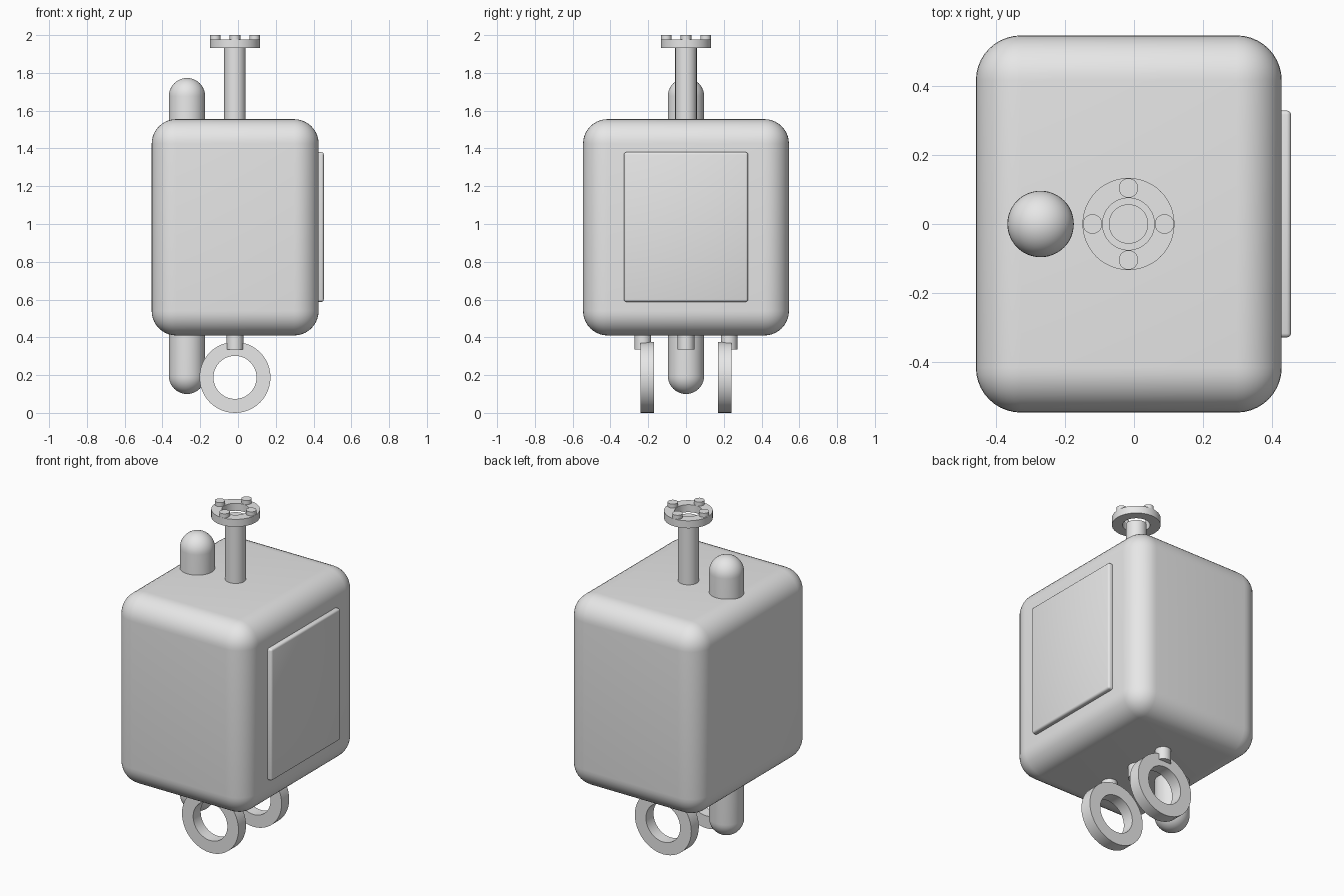
import bpy, bmesh, math
from mathutils import Matrix, Vector

old = bpy.data.objects.get("Cube")
if old:
    bpy.data.objects.remove(old, do_unlink=True)

grey = bpy.data.materials.new("light_grey")
grey.use_nodes = True
colour = (0.8, 0.8, 0.8, 1)
grey.diffuse_color = colour
grey.node_tree.nodes["Principled BSDF"].inputs["Base Color"].default_value = colour

AXIS = -0.016  # x of the post, wheels and stems


def finish(name, bm, location):
    bmesh.ops.remove_doubles(bm, verts=bm.verts, dist=1e-5)
    bmesh.ops.recalc_face_normals(bm, faces=bm.faces)
    mesh = bpy.data.meshes.new(name)
    bm.to_mesh(mesh)
    bm.free()
    mesh.materials.append(grey)
    obj = bpy.data.objects.new(name, mesh)
    bpy.context.collection.objects.link(obj)
    obj.location = location
    bpy.ops.object.select_all(action='DESELECT')
    bpy.context.view_layer.objects.active = obj
    obj.select_set(True)
    bpy.ops.object.shade_smooth_by_angle(angle=math.radians(35))
    return obj


def rounded_box(name, low, high, radius, segments):
    low, high = Vector(low), Vector(high)
    bm = bmesh.new()
    bmesh.ops.create_cube(bm, size=1)
    bmesh.ops.scale(bm, vec=high - low, verts=bm.verts)
    bmesh.ops.bevel(bm, geom=bm.edges[:], offset=radius, segments=segments,
                    profile=0.5, affect='EDGES')
    return finish(name, bm, (low + high) / 2)


def lathe(name, profile, location, closed=False, sideways=False, steps=48):
    """Revolve (radius, height) points about z, or about y when sideways."""
    bm = bmesh.new()
    verts = [bm.verts.new((r, 0, z)) for r, z in profile]
    edges = [bm.edges.new(pair) for pair in zip(verts, verts[1:])]
    if closed:
        edges.append(bm.edges.new((verts[-1], verts[0])))
    bmesh.ops.spin(bm, geom=verts + edges, cent=(0, 0, 0), axis=(0, 0, 1),
                   angle=math.tau, steps=steps)
    if sideways:
        bm.transform(Matrix.Rotation(math.pi / 2, 4, 'X'))
    return finish(name, bm, location)


def rod(name, radius, bottom, top, x, y):
    return lathe(name, [(0, bottom), (radius, bottom), (radius, top), (0, top)], (x, y, 0))


def ring(name, inner, outer, half, location, sideways=False):
    profile = [(inner, -half), (outer, -half), (outer, half), (inner, half)]
    return lathe(name, profile, location, closed=True, sideways=sideways)


# Rounded main housing and side panel
rounded_box("body", (-0.457, -0.545, 0.41), (0.427, 0.545, 1.555), 0.13, 10)
rounded_box("side_panel", (0.38, -0.328, 0.588), (0.454, 0.328, 1.38), 0.012, 3)

# Round-ended tank running through the housing
R, LOW, HIGH = 0.096, 0.1, 1.773
arc = [i * math.pi / 20 for i in range(11)]
capsule = [(R * math.sin(a), LOW + R - R * math.cos(a)) for a in arc]
capsule += [(R * math.cos(a), HIGH - R + R * math.sin(a)) for a in arc]
lathe("tank", capsule, (-0.27, 0, 0))

# Top post with a studded ring
rod("post", 0.057, 1.5, 1.931, AXIS, 0)
ring("post_ring", 0.075, 0.133, 0.0225, (AXIS, 0, 1.9535))
for i in range(4):
    a = i * math.pi / 2
    rod(f"ring_stud_{i + 1}", 0.028, 1.965, 2.0,
        AXIS + 0.104 * math.cos(a), 0.104 * math.sin(a))

# Underside stems and ring wheels
rod("middle_stem", 0.044, 0.335, 0.45, AXIS, 0)
for side, sign in (("front", -1), ("back", 1)):
    rod(f"{side}_stem", 0.044, 0.335, 0.45, AXIS, sign * 0.228)
    ring(f"{side}_wheel", 0.114, 0.188, 0.036, (AXIS, sign * 0.205, 0.188), sideways=True)
